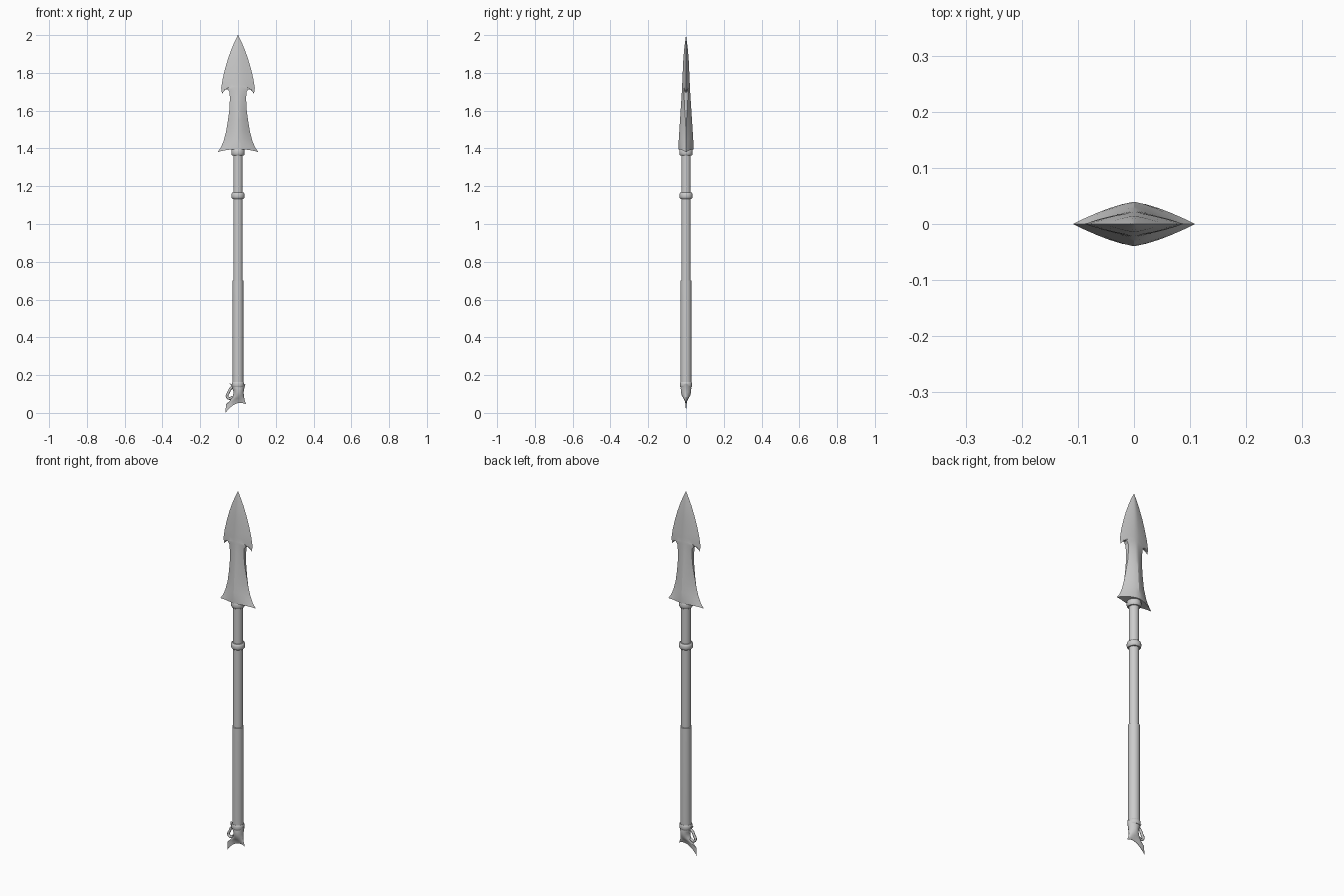
import bpy, bmesh, math

if "Cube" in bpy.data.objects:
    bpy.data.objects.remove(bpy.data.objects["Cube"])


def finish(name, bm, angle=30):
    bmesh.ops.remove_doubles(bm, verts=bm.verts, dist=0.0003)
    bmesh.ops.recalc_face_normals(bm, faces=bm.faces)
    me = bpy.data.meshes.new(name)
    bm.to_mesh(me)
    bm.free()
    ob = bpy.data.objects.new(name, me)
    bpy.context.collection.objects.link(ob)
    bpy.ops.object.select_all(action='DESELECT')
    bpy.context.view_layer.objects.active = ob
    ob.select_set(True)
    bpy.ops.object.shade_smooth_by_angle(angle=math.radians(angle))
    return ob


def loft(name, rings, angle=30):
    """Skin a list of equal-length closed rings; ends are capped strip by strip."""
    bm = bmesh.new()
    rows = [[bm.verts.new(p) for p in ring] for ring in rings]
    n = len(rows[0])
    for a, b in zip(rows, rows[1:]):
        for i in range(n):
            j = (i + 1) % n
            bm.faces.new((a[i], a[j], b[j], b[i]))
    for row in (rows[0], rows[-1]):
        # ring is front half then reversed back half
        for i in range(n // 2 - 1):
            bm.faces.new((row[i], row[i + 1], row[n - 2 - i], row[n - 1 - i]))
    bmesh.ops.dissolve_degenerate(bm, dist=0.00005, edges=bm.edges)
    return finish(name, bm, angle)


def lathe(name, profile, sides=20):
    rings = [[(r * math.cos(2 * math.pi * (i + .5) / sides),
               r * math.sin(2 * math.pi * (i + .5) / sides), z)
              for i in range(sides)] for r, z in profile]
    return loft(name, rings, 40)


def collar(name, z, h, r, base):
    pts = [(base, z - h)]
    pts += [(base + (r - base) * math.cos(a) ** .6, z + h * math.sin(a))
            for a in (-1.3, -.8, -.3, .3, .8, 1.3)]
    return lathe(name, pts + [(base, z + h)])


def interp(table, v):
    for (a, fa), (b, fb) in zip(table, table[1:]):
        if a >= v >= b:
            return fa + (fb - fa) * (a - v) / (a - b)
    return table[-1][1]


# Blade: edge x, edge z, ridge z, edge half thickness
blade_rows = [
    (.001, 2.0, 1.998, 0), (.018, 1.965, 1.965, 0), (.035, 1.925, 1.925, 0),
    (.053, 1.875, 1.875, 0), (.069, 1.82, 1.82, 0), (.081, 1.77, 1.78, 0),
    (.089, 1.72, 1.75, 0), (.085, 1.69, 1.735, 0), (.079, 1.704, 1.73, .003),
    (.068, 1.713, 1.724, .007), (.055, 1.713, 1.716, .010), (.046, 1.70, 1.70, .011),
    (.043, 1.67, 1.67, .010), (.045, 1.61, 1.61, .007), (.053, 1.55, 1.55, .003),
    (.063, 1.49, 1.495, 0), (.076, 1.44, 1.455, 0), (.092, 1.403, 1.425, 0),
    (.109, 1.38, 1.395, 0)]
depth = [(2.0, 0), (1.9, .013), (1.7, .022), (1.5, .035), (1.42, .040), (1.39, .039)]
steps = [0, .2, .4, .6, .8, 1]
rings = []
for w, ze, zr, e in blade_rows:
    d = interp(depth, zr)
    half = []
    for t in [-s for s in reversed(steps)] + steps[1:]:
        u = abs(t)
        half.append((t * w, e + (d - e) * (1 - u ** 1.4), zr + (ze - zr) * u ** 2.5))
    rings.append([(x, -y, z) for x, y, z in half] + [(x, y, z) for x, y, z in reversed(half)])
loft("blade", rings, 25)

# Shaft, grip and collars
lathe("shaft", [(.025, .68), (.025, 1.40)])
lathe("grip", [(.028, .13), (.029, .16), (.029, .70), (.025, .702)])
collar("blade_collar", 1.38, .018, .036, .026)
collar("shaft_ring", 1.15, .017, .036, .025)
collar("butt_collar", .15, .014, .033, .027)

# Butt cap: left x,z / right x,z / half thickness / bow of the middle
butt_rows = [
    (-.046, .160, .040, .155, .026, -.018), (-.032, .138, .034, .135, .028, -.006),
    (-.023, .110, .030, .110, .027, 0), (-.028, .085, .031, .088, .022, .004),
    (-.045, .062, .035, .068, .013, .012), (-.064, .045, .040, .052, .006, .016),
    (-.066, 0.0, .043, .045, .001, .026)]
rings = []
for xl, zl, xr, zr, h, bow in butt_rows:
    half = []
    for i in range(11):
        t = -math.cos(math.pi * i / 10)
        k = (t + 1) / 2
        half.append((xl + (xr - xl) * k, h * (1 - t * t) ** .7,
                     zl + (zr - zl) * k + bow * (1 - t * t)))
    rings.append([(x, -y, z) for x, y, z in half] + [(x, y, z) for x, y, z in reversed(half)])
loft("butt_cap", rings, 35)

# Small hooked loop on the side of the butt cap
path = [(-.024, .140), (-.040, .128), (-.050, .108), (-.058, .088), (-.046, .076), (-.028, .085)]
cu = bpy.data.curves.new("side_loop", 'CURVE')
cu.dimensions = '3D'
cu.bevel_depth = .007
cu.bevel_resolution = 2
cu.resolution_u = 4
cu.use_fill_caps = True
sp = cu.splines.new('BEZIER')
sp.bezier_points.add(len(path) - 1)
for bp, (x, z) in zip(sp.bezier_points, path):
    bp.co = (x, 0, z)
    bp.handle_left_type = bp.handle_right_type = 'AUTO'
bpy.context.collection.objects.link(bpy.data.objects.new("side_loop", cu))
